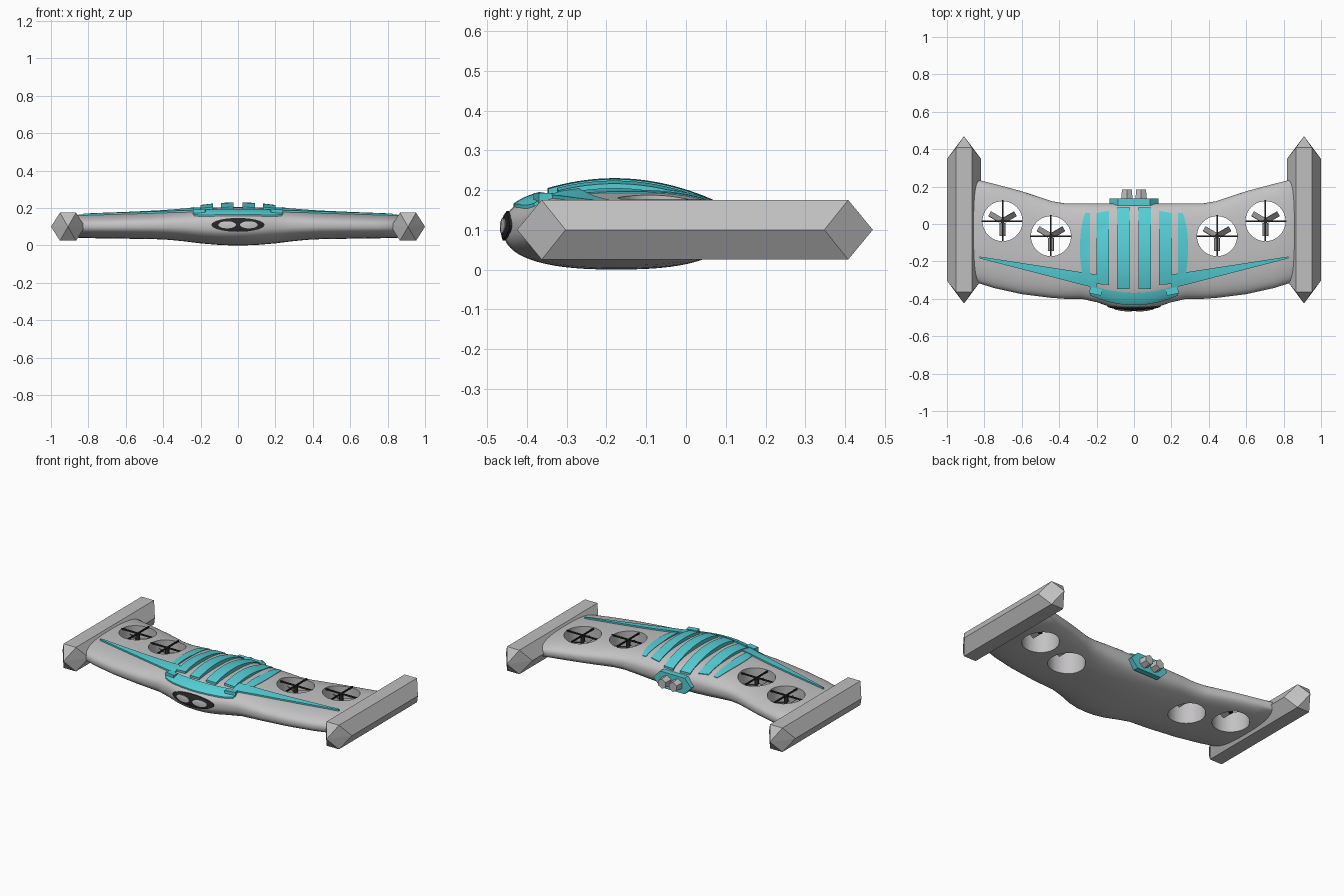
import bpy, bmesh, math
from mathutils import Matrix, Vector

if "Cube" in bpy.data.objects:
    bpy.data.objects.remove(bpy.data.objects["Cube"])


def mat(name, c):
    m = bpy.data.materials.new(name)
    m.diffuse_color = (*c, 1)
    m.use_nodes = True
    m.node_tree.nodes["Principled BSDF"].inputs["Base Color"].default_value = m.diffuse_color
    return m


GREY = mat("light_grey", (0.55, 0.54, 0.55))
POD = mat("pod_grey", (0.52, 0.52, 0.53))
TEAL = mat("teal", (0.09, 0.62, 0.67))
BLACK = mat("black", (0.02, 0.02, 0.022))
BLADE = mat("blade_grey", (0.30, 0.30, 0.31))


def finish(name, bm, m, smooth=None):
    bmesh.ops.remove_doubles(bm, verts=bm.verts, dist=1e-5)
    bmesh.ops.recalc_face_normals(bm, faces=bm.faces)
    me = bpy.data.meshes.new(name)
    bm.to_mesh(me)
    bm.free()
    me.materials.append(m)
    ob = bpy.data.objects.new(name, me)
    bpy.context.collection.objects.link(ob)
    if smooth:
        smooth_obj(ob, smooth)
    return ob


def smooth_obj(ob, angle):
    bpy.ops.object.select_all(action='DESELECT')
    ob.select_set(True)
    bpy.context.view_layer.objects.active = ob
    bpy.ops.object.shade_smooth_by_angle(angle=math.radians(angle))


# Wing stations: x, front y, rear y, top z, bottom z
ST = [(0, -.46, .11, .205, .0), (.06, -.457, .11, .2045, .001), (.12, -.445, .11, .203, .004),
      (.2, -.418, .11, .2, .011), (.28, -.40, .11, .194, .021), (.37, -.40, .11, .185, .03),
      (.44, -.395, .122, .18, .033), (.6, -.375, .175, .173, .036), (.75, -.342, .215, .168, .038),
      (.85, -.31, .24, .165, .04), (.865, -.295, .225, .16, .045), (.873, -.27, .2, .15, .055)]
N = 2.5


def station(x):
    x = min(abs(x), .873)
    for a, b in zip(ST, ST[1:]):
        if x <= b[0]:
            t = (x - a[0]) / (b[0] - a[0])
            yf, yr, zt, zb = (a[i] + (b[i] - a[i]) * t for i in range(1, 5))
            return (yf + yr) / 2, (yr - yf) / 2, (zt + zb) / 2, (zt - zb) / 2
    

def top(x, y):
    yc, a, zc, b = station(x)
    u = min(abs(y - yc) / a, .999)
    return zc + b * (1 - u ** N) ** (1 / N)


def front(x, z):
    yc, a, zc, b = station(x)
    v = min(abs(z - zc) / b, .999)
    return yc - a * (1 - v ** N) ** (1 / N)


def power(c):
    return math.copysign(abs(c) ** (2 / N), c)


# Wing body: lofted sections
bm = bmesh.new()
xs = sorted({s * p[0] for p in ST for s in (1, -1)})
K = 64
rings = []
for x in xs:
    yc, a, zc, b = station(x)
    rings.append([bm.verts.new((x, yc + a * power(math.cos(2 * math.pi * k / K)),
                                zc + b * power(math.sin(2 * math.pi * k / K)))) for k in range(K)])
for r, q in zip(rings, rings[1:]):
    for k in range(K):
        bm.faces.new((r[k], r[(k + 1) % K], q[(k + 1) % K], q[k]))
bm.faces.new(rings[0])
bm.faces.new(rings[-1])
wing = finish("wing_body", bm, GREY)

# Fan holes cut through the wing
FANS = [(s * x, y) for s in (1, -1) for x, y in ((.703, .015), (.444, -.065))]
R = .107
bm = bmesh.new()
for x, y in FANS:
    bmesh.ops.create_cone(bm, cap_ends=True, segments=40, radius1=R, radius2=R, depth=.6,
                          matrix=Matrix.Translation((x, y, .1)))
cutter = finish("fan_hole_cutter", bm, GREY)
cutter.hide_render = True
mod = wing.modifiers.new("holes", 'BOOLEAN')
mod.operation = 'DIFFERENCE'
mod.solver = 'EXACT'
mod.object = cutter
bpy.context.view_layer.objects.active = wing
bpy.ops.object.modifier_apply(modifier="holes")
bpy.data.objects.remove(cutter)
smooth_obj(wing, 40)


def box(bm, size, m):
    bmesh.ops.create_cube(bm, size=1, matrix=m @ Matrix.Diagonal((*size, 1)))


# Fans: cross guard, hub and three pitched blades
for i, (x, y) in enumerate(FANS):
    z = top(x, y) - .006
    bm = bmesh.new()
    box(bm, (2 * R + .01, .008, .008), Matrix.Translation((x, y, z)))
    box(bm, (.008, 2 * R + .01, .008), Matrix.Translation((x, y, z)))
    bmesh.ops.create_cone(bm, cap_ends=True, segments=12, radius1=.012, radius2=.012, depth=.06,
                          matrix=Matrix.Translation((x, y, z - .03)))
    finish(f"fan_guard_{i}", bm, BLACK)
    bm = bmesh.new()
    for k in range(3):
        box(bm, (.07, .034, .004), Matrix.Translation((x, y, z - .045))
            @ Matrix.Rotation(math.radians(30 + 120 * k), 4, 'Z')
            @ Matrix.Translation((.045, 0, 0)) @ Matrix.Rotation(math.radians(35), 4, 'X'))
    finish(f"fan_blades_{i}", bm, BLADE)


def plate(name, fn, nu, nv, m, depth):
    """Curved plate over a (u, v) grid, thickened along depth."""
    bm = bmesh.new()
    g = [[bm.verts.new(fn(i / nu, j / nv)) for j in range(nv + 1)] for i in range(nu + 1)]
    for i in range(nu):
        for j in range(nv):
            bm.faces.new((g[i][j], g[i + 1][j], g[i + 1][j + 1], g[i][j + 1]))
    bmesh.ops.remove_doubles(bm, verts=bm.verts, dist=1e-5)
    ex = bmesh.ops.extrude_face_region(bm, geom=bm.faces[:], use_keep_orig=True)
    bmesh.ops.translate(bm, vec=depth, verts=[e for e in ex['geom'] if isinstance(e, bmesh.types.BMVert)])
    return finish(name, bm, m, 35)


def dome(x, y):
    return max(.23 - .88 * (y + .18) ** 2 - .35 * x * x, top(x, y) + .004)


def lerp(a, b, t):
    return a + (b - a) * t


for s in (1, -1):
    side = "right" if s > 0 else "left"

    # Raised ribs on the back
    for n, (xa, xb, ya, yb) in enumerate(((.024, .09, -.348, .092), (.135, .2, -.325, .07))):
        def rib(u, v):
            x = lerp(xa, xb, u)
            y = lerp(ya + .2 * (x * x - xa * xa), yb - .5 * (x * x - xa * xa), v)
            return s * x, y, dome(x, y)
        plate(f"back_rib_{side}_{n}", rib, 4, 28, TEAL, (0, 0, -.03))

    # Curved side patches
    def patch(u, v):
        y = lerp(-.28, .06, v)
        w = math.sqrt(max(0, 1 - ((y + .13) / .215) ** 2))
        x = lerp(.234, .234 + .055 * w, u)
        return s * x, y, max(dome(x, y) - .006, top(x, y) + .003)
    plate(f"side_patch_{side}", patch, 4, 20, TEAL, (0, 0, -.012))

    # Tapering wing stripe
    def stripe(u, v):
        x = lerp(.2, .825, v)
        y = lerp(lerp(-.345, -.184, v), lerp(-.27, -.174, v), u)
        return s * x, y, top(x, y) + .009
    plate(f"wing_stripe_{side}", stripe, 3, 24, TEAL, (0, 0, -.014))

    # Collar hooks
    bm = bmesh.new()
    box(bm, (.065, .034, .03), Matrix.Translation((s * .205, -.36, .178)) @ Matrix.Rotation(s * .2, 4, 'Z'))
    finish(f"collar_hook_{side}", bm, TEAL)

    # Hexagonal end pods with wedge tips
    bm = bmesh.new()
    cx, zc = .909, .1
    hexa = [(.091, 0), (.043, .075), (-.043, .075), (-.091, 0), (-.043, -.075), (.043, -.075)]
    loops = []
    for y0, d in ((-.425, 1), (.47, -1)):
        loops.append([bm.verts.new((s * (cx + a), y0 + d * (.062 if b else .122), zc + b)) for a, b in hexa])
        tip = bm.verts.new((s * cx, y0, zc))
        for k in range(6):
            bm.faces.new((loops[-1][k], loops[-1][(k + 1) % 6], tip))
    for k in range(6):
        j = (k + 1) % 6
        bm.faces.new((loops[0][k], loops[0][j], loops[1][j], loops[1][k]))
    finish(f"end_pod_{side}", bm, POD)

    # Rear nozzle
    bm = bmesh.new()
    bmesh.ops.create_cone(bm, cap_ends=True, segments=6, radius1=.036, radius2=.03, depth=.055,
                          matrix=Matrix.Translation((s * .038, .156, .1)) @ Matrix.Rotation(-math.pi / 2, 4, 'X'))
    finish(f"rear_nozzle_{side}", bm, POD)


# Front collar wrapped over the nose
def collar(u, v):
    x = lerp(-.235, .235, u)
    q = (x / .235) ** 2
    y = lerp(lerp(-.434, -.382, q), lerp(-.368, -.325, q), v)
    return x, y, top(x, y) + .008


plate("nose_collar", collar, 24, 8, TEAL, (0, 0, -.02))


# Nose visor and eyes
def ellipse(name, x0, z0, rx, rz, off, m):
    def f(u, v):
        a = 2 * math.pi * v
        x, z = x0 + rx * u * math.cos(a), z0 + rz * u * math.sin(a)
        return x, front(x, z) - off, z
    plate(name, f, 4, 32, m, (0, .008, 0))


ellipse("nose_visor", 0, .11, .142, .037, .006, BLACK)
for s in (1, -1):
    ellipse("eye_" + ("right" if s > 0 else "left"), s * .058, .11, .047, .019, .009, GREY)

# Rear hexagonal plate
bm = bmesh.new()
f = bm.faces.new([bm.verts.new((x, .1, z)) for x, z in
                  ((.132, .1), (.085, .15), (-.085, .15), (-.132, .1), (-.085, .05), (.085, .05))])
ex = bmesh.ops.extrude_face_region(bm, geom=[f], use_keep_orig=True)
bmesh.ops.translate(bm, vec=(0, .035, 0), verts=[e for e in ex['geom'] if isinstance(e, bmesh.types.BMVert)])
finish("rear_plate", bm, TEAL)
